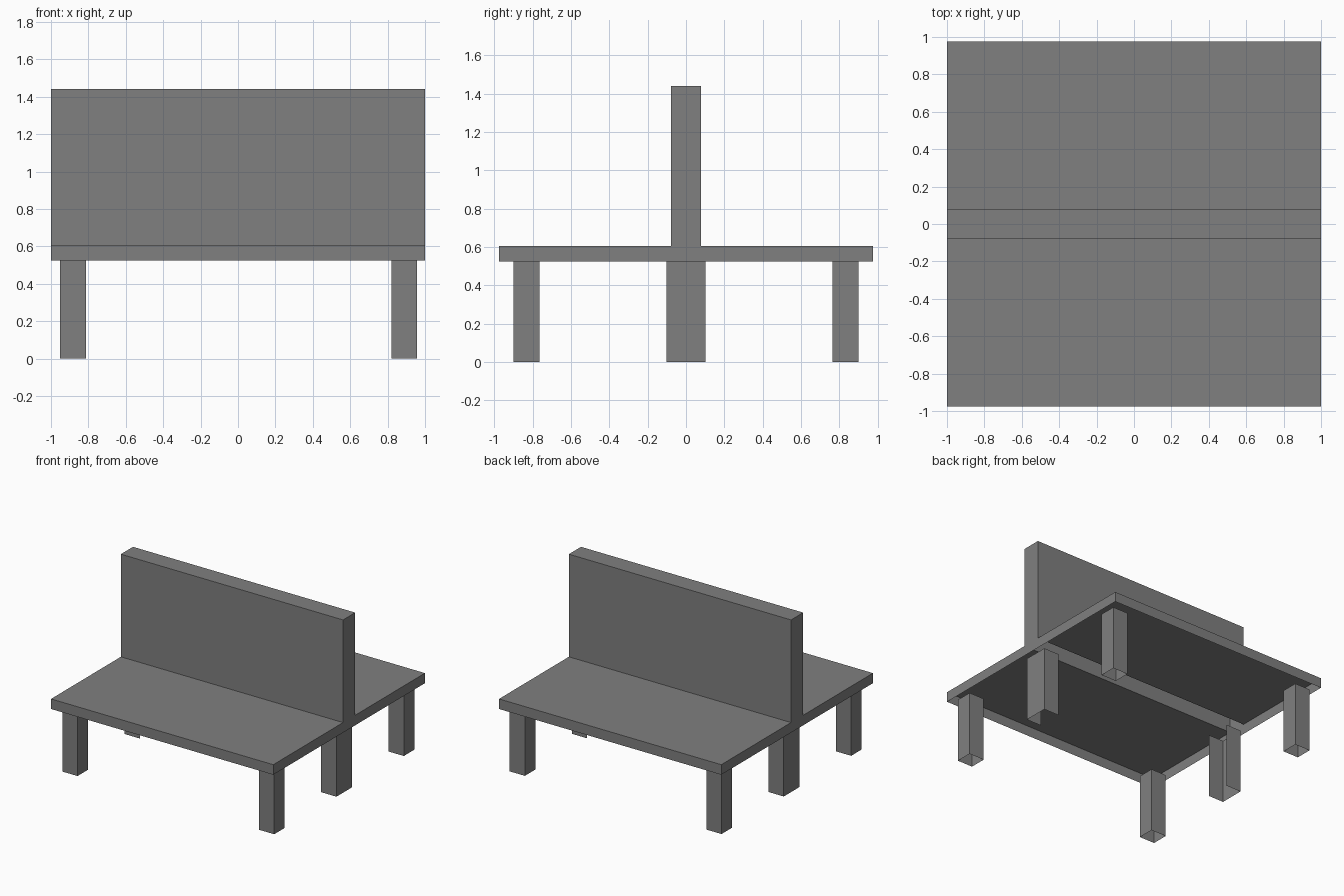
import bpy, bmesh

if "Cube" in bpy.data.objects:
    bpy.data.objects.remove(bpy.data.objects["Cube"])

# Mid-grey material shared by all parts
grey = bpy.data.materials.new("dark_grey")
grey.diffuse_color = (0.214, 0.214, 0.214, 1)
grey.use_nodes = True
grey.node_tree.nodes["Principled BSDF"].inputs["Base Color"].default_value = grey.diffuse_color


def finish(name, bm):
    mesh = bpy.data.meshes.new(name)
    bm.to_mesh(mesh)
    bm.free()
    mesh.materials.append(grey)
    bpy.context.collection.objects.link(bpy.data.objects.new(name, mesh))


def add_leg(name, cx, cy, wx, wy, height, inner_open=False):
    """Four-sided tube without caps; inner_open also drops the side facing x = 0."""
    bm = bmesh.new()
    bmesh.ops.create_cube(bm, size=1)
    bm.normal_update()
    side = 1 if cx > 0 else -1
    drop = [f for f in bm.faces
            if abs(f.normal.z) > 0.5 or (inner_open and f.normal.x * side < -0.5)]
    bmesh.ops.delete(bm, geom=drop, context='FACES')
    bmesh.ops.scale(bm, vec=(wx, wy, height), verts=bm.verts)
    bmesh.ops.translate(bm, vec=(cx, cy, height / 2), verts=bm.verts)
    finish(name, bm)


# Seat and backrest: one T-shaped shell, open underneath
SEAT_BOTTOM, SEAT_TOP, BACK_TOP = 0.524, 0.606, 1.441
half = [(0.975, SEAT_BOTTOM), (0.975, SEAT_TOP), (0.078, SEAT_TOP), (0.078, BACK_TOP)]
profile = half + [(-y, z) for y, z in reversed(half)]

bm = bmesh.new()
left, right = [[bm.verts.new((x, y, z)) for y, z in profile] for x in (-1, 1)]
bm.faces.new(left[::-1])
bm.faces.new(right)
for i in range(len(profile) - 1):
    bm.faces.new((left[i], left[i + 1], right[i + 1], right[i]))
# Point every face outwards
bm.normal_update()
for f in bm.faces:
    n, c = f.normal, f.calc_center_median()
    if n.x * c.x + n.y * c.y < -1e-4 or n.z < -0.5:
        f.normal_flip()
finish("seat_and_backrest", bm)

# Corner legs and wider middle legs
for sx, x_name in ((-1, "left"), (1, "right")):
    leg_x = sx * 0.885 + 0.003
    for sy, y_name in ((-1, "front"), (1, "back")):
        add_leg(f"{y_name}_{x_name}_leg", leg_x, sy * 0.833, 0.137, 0.135, SEAT_BOTTOM)
    add_leg(f"middle_{x_name}_leg", leg_x, 0, 0.137, 0.202, SEAT_BOTTOM, inner_open=True)
